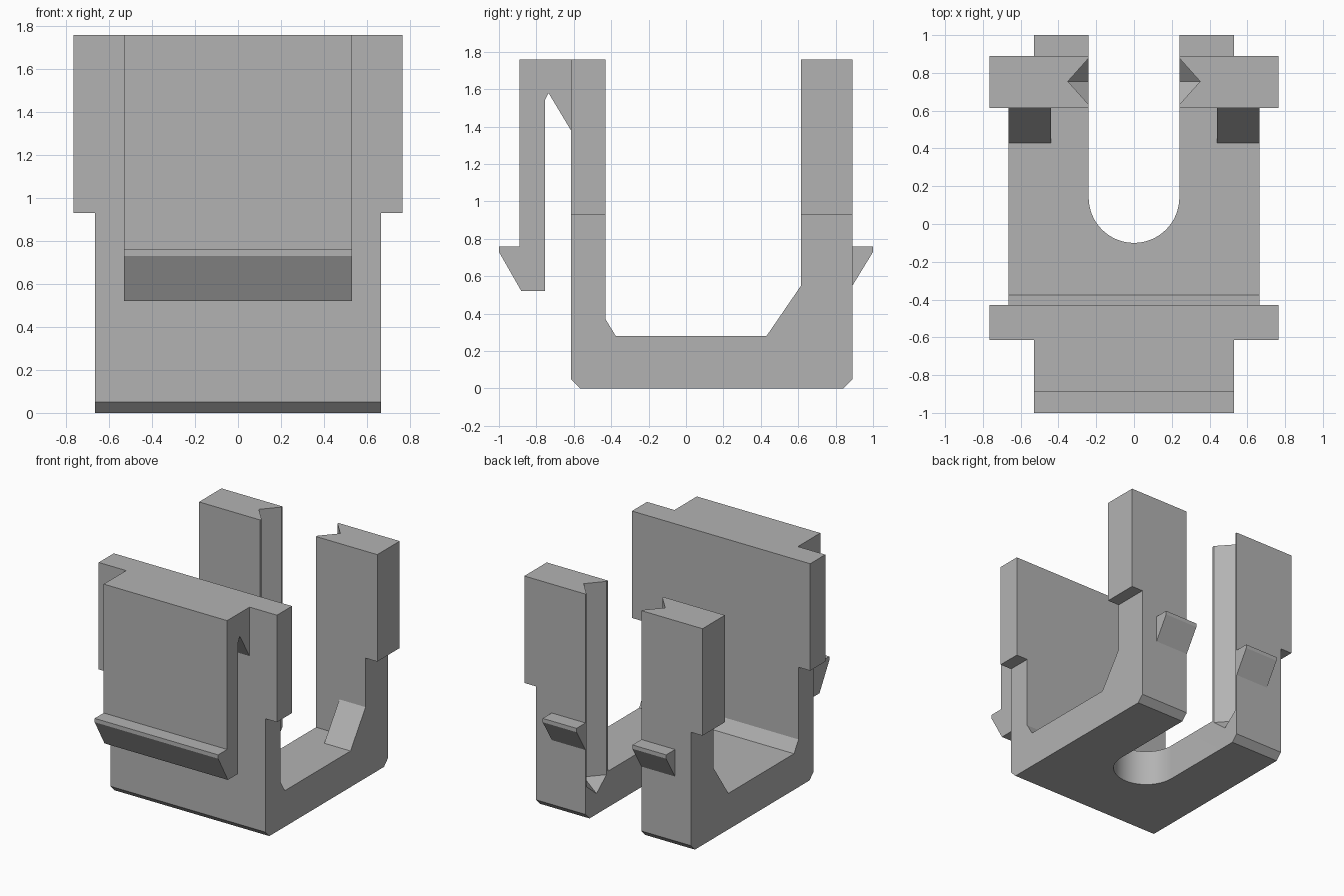
import bpy
import bmesh
import math
from mathutils import Vector

cube = bpy.data.objects.get("Cube")
if cube:
    bpy.data.objects.remove(cube, do_unlink=True)

grey = bpy.data.materials.new("plain grey")
grey.use_nodes = True
colour = (0.45, 0.45, 0.45, 1)
grey.diffuse_color = colour
grey.node_tree.nodes["Principled BSDF"].inputs["Base Color"].default_value = colour


def finish(name, bm):
    bmesh.ops.recalc_face_normals(bm, faces=bm.faces)
    mesh = bpy.data.meshes.new(name)
    bm.to_mesh(mesh)
    bm.free()
    mesh.materials.append(grey)
    obj = bpy.data.objects.new(name, mesh)
    bpy.context.collection.objects.link(obj)
    return obj


def prism(name, outline, axis, low, high):
    """Extrude a 2D outline along the x, y or z axis (0, 1, 2)."""
    def place(p, d):
        co = list(p)
        co.insert(axis, d)
        return co
    bm = bmesh.new()
    face = bm.faces.new([bm.verts.new(place(p, low)) for p in outline])
    moved = bmesh.ops.extrude_face_region(bm, geom=[face])["geom"]
    shift = Vector(place((0, 0), high - low))
    bmesh.ops.translate(bm, vec=shift,
                        verts=[v for v in moved if isinstance(v, bmesh.types.BMVert)])
    return finish(name, bm)


def carve(target, cutter, operation="DIFFERENCE"):
    """Apply a boolean and remove the cutter."""
    mod = target.modifiers.new("carve", "BOOLEAN")
    mod.operation = operation
    mod.solver = "EXACT"
    mod.object = cutter
    bpy.context.view_layer.update()
    graph = bpy.context.evaluated_depsgraph_get()
    mesh = bpy.data.meshes.new_from_object(target.evaluated_get(graph))
    target.modifiers.clear()
    target.data = mesh
    bpy.data.objects.remove(cutter, do_unlink=True)


# U-shaped body from its side profile
side = [(-.565, 0), (.84, 0), (.89, .05), (.89, 1.76), (.615, 1.76), (.615, .28),
        (-.375, .28), (-.43, .37), (-.43, 1.76), (-.615, 1.76), (-.615, .05)]
body = prism("body", side, 0, -.765, .765)

# Narrow lower half, wide upper half
half = [(.665, -.1), (.665, .93), (.765, .93), (.765, 1.9)]
# keep the outer planes clear of the body ends
half = [(x + (.05 if x > .7 else 0), z) for x, z in half]
front = half + [(-x, z) for x, z in reversed(half)]
carve(body, prism("silhouette", front, 1, -2, 2), "INTERSECT")

# Round-ended slot, open at the back, splitting the rear wall into two posts
r = .24
arc = [(r * math.cos(a), .14 + r * math.sin(a))
       for a in (math.pi + math.pi * i / 32 for i in range(33))]
carve(body, prism("slot", arc + [(r, 1.2), (-r, 1.2)], 2, -.2, 2))

# V grooves with pointed ends in the inner faces of the posts
for s in (-1, 1):
    bm = bmesh.new()
    ring = [(.11, 0), (0, .123), (-.11, 0), (0, -.123)]
    low, high = [[bm.verts.new((s * .24 + x, .755 + y, z)) for x, y in ring]
                 for z in (.26, 2)]
    tip = bm.verts.new((s * .24, .755, .16))
    bm.faces.new(high)
    for i in range(4):
        j = (i + 1) % 4
        bm.faces.new((low[i], low[j], high[j], high[i]))
        bm.faces.new((low[j], low[i], tip))
    carve(body, finish("groove", bm))

# Hooked spring clip on the front wall
clip = [(-.615, 1.76), (-.89, 1.76), (-.89, .76), (-1, .76), (-1, .73), (-.88, .52),
        (-.755, .52), (-.755, 1.54), (-.735, 1.58), (-.615, 1.38)]
prism("front_clip", clip, 0, -.53, .53)

# Sloped braces and rear catches on both posts
brace = [(.43, .28), (.615, .28), (.615, .55)]
catch = [(.89, .55), (1, .73), (1, .76), (.89, .76)]
for s, label in ((1, "left"), (-1, "right")):
    prism(label + "_brace", brace, 0, *sorted((s * .44, s * .665)))
    prism(label + "_catch", catch, 0, *sorted((s * .24, s * .53)))

# Smooth slot end, sharp edges elsewhere
bpy.ops.object.select_all(action="DESELECT")
body.select_set(True)
bpy.context.view_layer.objects.active = body
bpy.ops.object.shade_smooth_by_angle(angle=math.radians(20))
